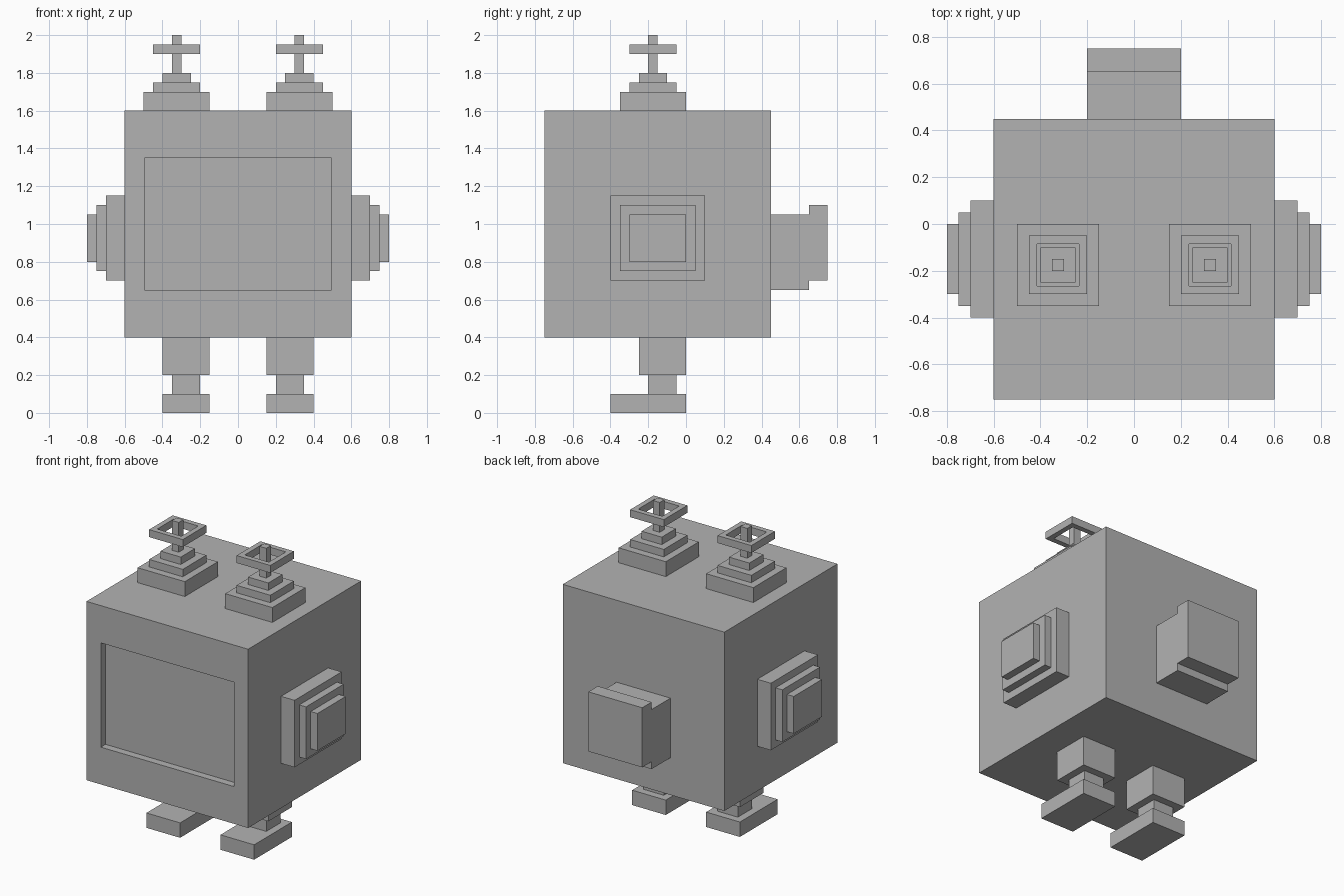
import bpy
import bmesh
from mathutils import Matrix, Vector

default_cube = bpy.data.objects.get("Cube")
if default_cube:
    bpy.data.objects.remove(default_cube, do_unlink=True)

# Single flat colour
grey = bpy.data.materials.new("plain_grey")
grey.use_nodes = True
colour = (0.45, 0.45, 0.45, 1)
grey.diffuse_color = colour
grey.node_tree.nodes["Principled BSDF"].inputs["Base Color"].default_value = colour


def box_mesh(x, y, z):
    """A box given by its (low, high) range on each axis."""
    bm = bmesh.new()
    centre = Vector([(a + b) / 2 for a, b in (x, y, z)])
    size = Vector([b - a for a, b in (x, y, z)])
    bmesh.ops.create_cube(bm, size=1, matrix=Matrix.Translation(centre) @ Matrix.Diagonal(size).to_4x4())
    bm.normal_update()
    return bm


def finish(name, bm, mirrored=False):
    bmesh.ops.recalc_face_normals(bm, faces=bm.faces)
    mesh = bpy.data.meshes.new(name)
    bm.to_mesh(mesh)
    bm.free()
    mesh.materials.append(grey)
    obj = bpy.data.objects.new(name, mesh)
    bpy.context.collection.objects.link(obj)
    if mirrored:
        mirror = obj.modifiers.new("Mirror", 'MIRROR')
        mirror.use_mirror_merge = False
    return obj


def pair(name, x, y, z):
    return finish(name, box_mesh(x, y, z), mirrored=True)


def around(centre, half):
    return (centre - half, centre + half)


# Body with a recessed screen in the front
bm = box_mesh((-0.6, 0.6), (-0.75, 0.45), (0.4, 1.6))
front = min(bm.faces, key=lambda f: f.calc_center_median().y)
bmesh.ops.inset_individual(bm, faces=[front], thickness=0.15)
for v in front.verts:
    v.co.z = 1.35 if v.co.z > 1 else 0.65
screen = bmesh.ops.extrude_discrete_faces(bm, faces=[front])["faces"][0]
bmesh.ops.translate(bm, verts=screen.verts, vec=(0, 0.05, 0))
finish("body", bm)

# Backpack: neck block and offset rear block
finish("pack_neck", box_mesh((-0.2, 0.2), (0.45, 0.65), (0.65, 1.05)))
finish("pack_block", box_mesh((-0.2, 0.2), (0.65, 0.75), (0.7, 1.1)))

# Stepped side plates
for name, x, half_y, half_z in (
        ("side_base", (0.6, 0.7), 0.25, 0.225),
        ("side_middle", (0.7, 0.75), 0.2, 0.175),
        ("side_cap", (0.75, 0.8), 0.15, 0.125)):
    pair(name, x, around(-0.15, half_y), around(0.925, half_z))

# Stepped antenna mounts and poles
AX, AY = 0.325, -0.175
for name, half, z in (
        ("antenna_base", 0.175, (1.6, 1.7)),
        ("antenna_middle", 0.125, (1.7, 1.75)),
        ("antenna_top", 0.075, (1.75, 1.8)),
        ("antenna_pole", 0.025, (1.8, 2.0))):
    pair(name, around(AX, half), around(AY, half), z)

# Open square ring around each pole
bm = box_mesh(around(AX, 0.125), around(AY, 0.125), (1.9, 1.95))
caps = [f for f in bm.faces if abs(f.normal.z) > 0.9]
bmesh.ops.inset_individual(bm, faces=caps, thickness=0.05)
rims = [e for f in caps for e in f.edges]
bmesh.ops.delete(bm, geom=caps, context='FACES_ONLY')
bmesh.ops.bridge_loops(bm, edges=rims)
finish("antenna_ring", bm, mirrored=True)

# Legs and feet
pair("leg", (0.15, 0.4), (-0.25, 0), (0.2, 0.4))
pair("ankle", (0.2, 0.35), (-0.2, -0.05), (0.1, 0.2))
pair("foot", (0.15, 0.4), (-0.4, 0), (0, 0.1))
